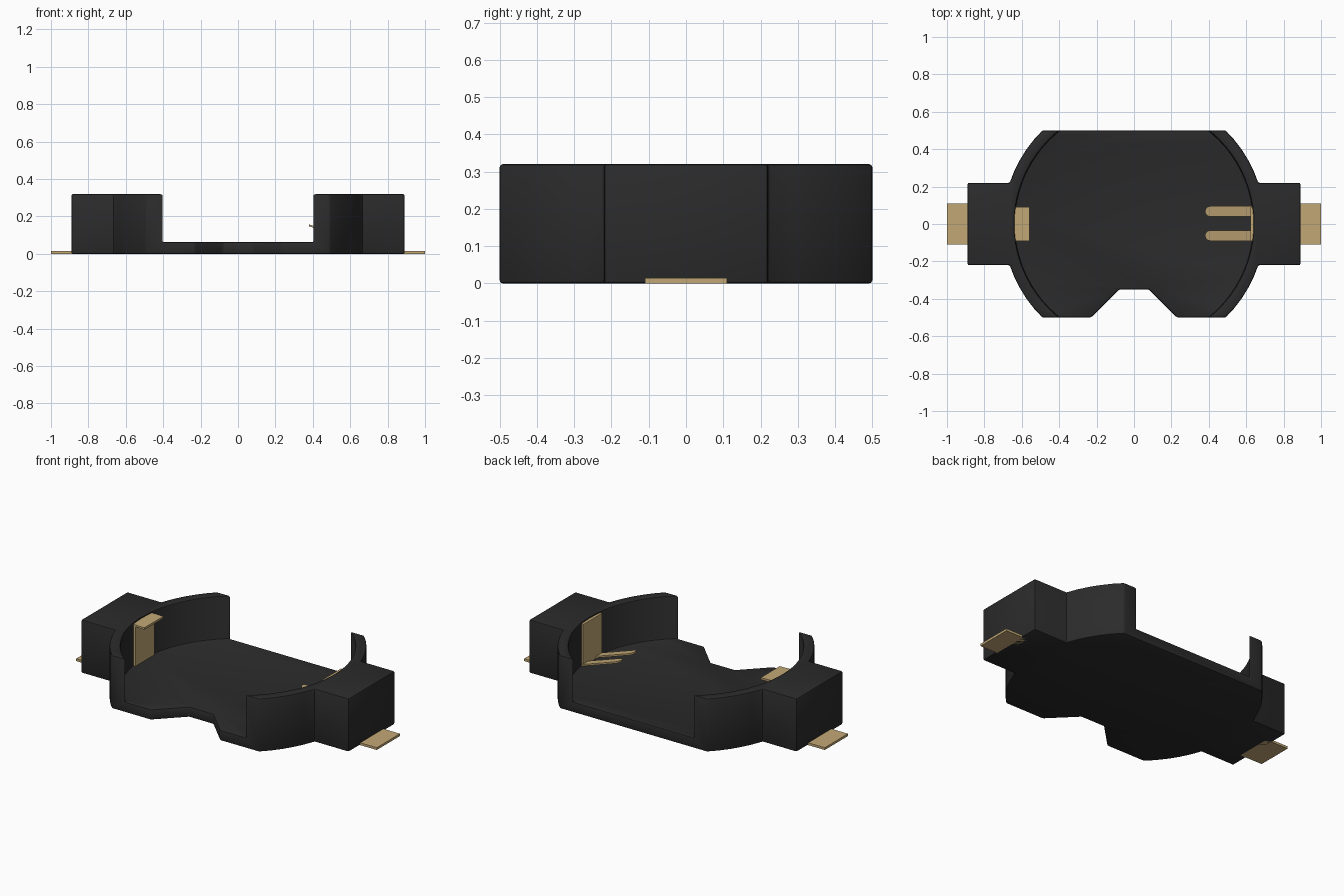
import bpy, bmesh
from math import sin, cos, asin, pi, sqrt

if "Cube" in bpy.data.objects:
    bpy.data.objects.remove(bpy.data.objects["Cube"])


def material(name, rgb):
    m = bpy.data.materials.new(name)
    m.diffuse_color = (*rgb, 1)
    m.use_nodes = True
    m.node_tree.nodes["Principled BSDF"].inputs["Base Color"].default_value = m.diffuse_color
    return m


black = material("black plastic", (0.024, 0.024, 0.024))
brass = material("brass", (0.54, 0.39, 0.18))


def prism(name, pts, lo, hi, axis="z", mat=None):
    """Extrude a 2D outline: (x, y) along z, or (x, z) along y."""
    place = (lambda p, h: (p[0], p[1], h)) if axis == "z" else (lambda p, h: (p[0], h, p[1]))
    bm = bmesh.new()
    base = bm.faces.new([bm.verts.new(place(p, lo)) for p in pts])
    ext = bmesh.ops.extrude_face_region(bm, geom=[base])
    shift = (0, 0, hi - lo) if axis == "z" else (0, hi - lo, 0)
    bmesh.ops.translate(bm, vec=shift, verts=[v for v in ext["geom"] if isinstance(v, bmesh.types.BMVert)])
    bmesh.ops.recalc_face_normals(bm, faces=bm.faces)
    me = bpy.data.meshes.new(name)
    bm.to_mesh(me)
    bm.free()
    ob = bpy.data.objects.new(name, me)
    bpy.context.collection.objects.link(ob)
    if mat:
        me.materials.append(mat)
    return ob


def arc(r, y0, y1, n):
    """Points on the +x side of a circle from height y0 to y1."""
    a0, a1 = asin(y0 / r), asin(y1 / r)
    return [(r * cos(a0 + (a1 - a0) * i / n), r * sin(a0 + (a1 - a0) * i / n)) for i in range(n + 1)]


def flip(pts):
    return [(-x, y) for x, y in reversed(pts)]


# Holder body: rounded sides, end blocks and front notch
side = ([(0.08, -0.35), (0.23, -0.5)] + arc(0.7, -0.5, -0.22, 5)
        + [(0.89, -0.22), (0.89, 0.22)] + arc(0.7, 0.22, 0.5, 5))
body = prism("holder_body", side + flip(side), 0.0, 0.32, mat=black)

# Round cell pocket, open at the front and back
pocket = arc(0.64, -0.515, 0.515, 24)
cutter = prism("pocket_cutter", pocket + flip(pocket), 0.062, 0.5)
cutter.hide_render = True
cutter.hide_viewport = False

cut = body.modifiers.new("pocket", "BOOLEAN")
cut.object = cutter
cut.solver = "EXACT"
bev = body.modifiers.new("edge", "BEVEL")
bev.width = 0.008
bev.segments = 2
bev.limit_method = "ANGLE"
bev.angle_limit = 0.5
bpy.context.view_layer.objects.active = body
body.select_set(True)
for m in ("pocket", "edge"):
    bpy.ops.object.modifier_apply(modifier=m)
bpy.ops.object.shade_smooth_by_angle(angle=0.5)
bpy.data.objects.remove(cutter)

# Solder tabs at both ends
for s, label in ((-1, "left"), (1, "right")):
    prism(label + "_solder_tab",
          [(s * 0.85, 0.0), (s * 1.0, 0.0), (s * 1.0, 0.014), (s * 0.85, 0.014)],
          -0.11, 0.11, "y", brass)

# Left contact: upright plate with a folded lip on top
prism("left_contact",
      [(-0.645, 0.05), (-0.62, 0.05), (-0.62, 0.3), (-0.56, 0.298), (-0.56, 0.31), (-0.645, 0.312)],
      -0.09, 0.09, "y", brass)

# Right contact: upright plate
prism("right_contact_plate", [(0.622, 0.05), (0.645, 0.05), (0.645, 0.312), (0.622, 0.312)],
      -0.09, 0.09, "y", brass)

# Right contact: two round-tipped spring fingers rising inward
for yc, label in ((-0.062, "front"), (0.067, "back")):
    r = 0.028
    tip = [(0.38 + r - r * sin(pi * i / 10), yc + r * cos(pi * i / 10)) for i in range(11)]
    f = prism(label + "_spring_finger", [(0.63, yc + r)] + tip + [(0.63, yc - r)], 0, 0.01, mat=brass)
    for v in f.data.vertices:
        v.co.z += 0.062 + (0.63 - v.co.x) * 0.34
